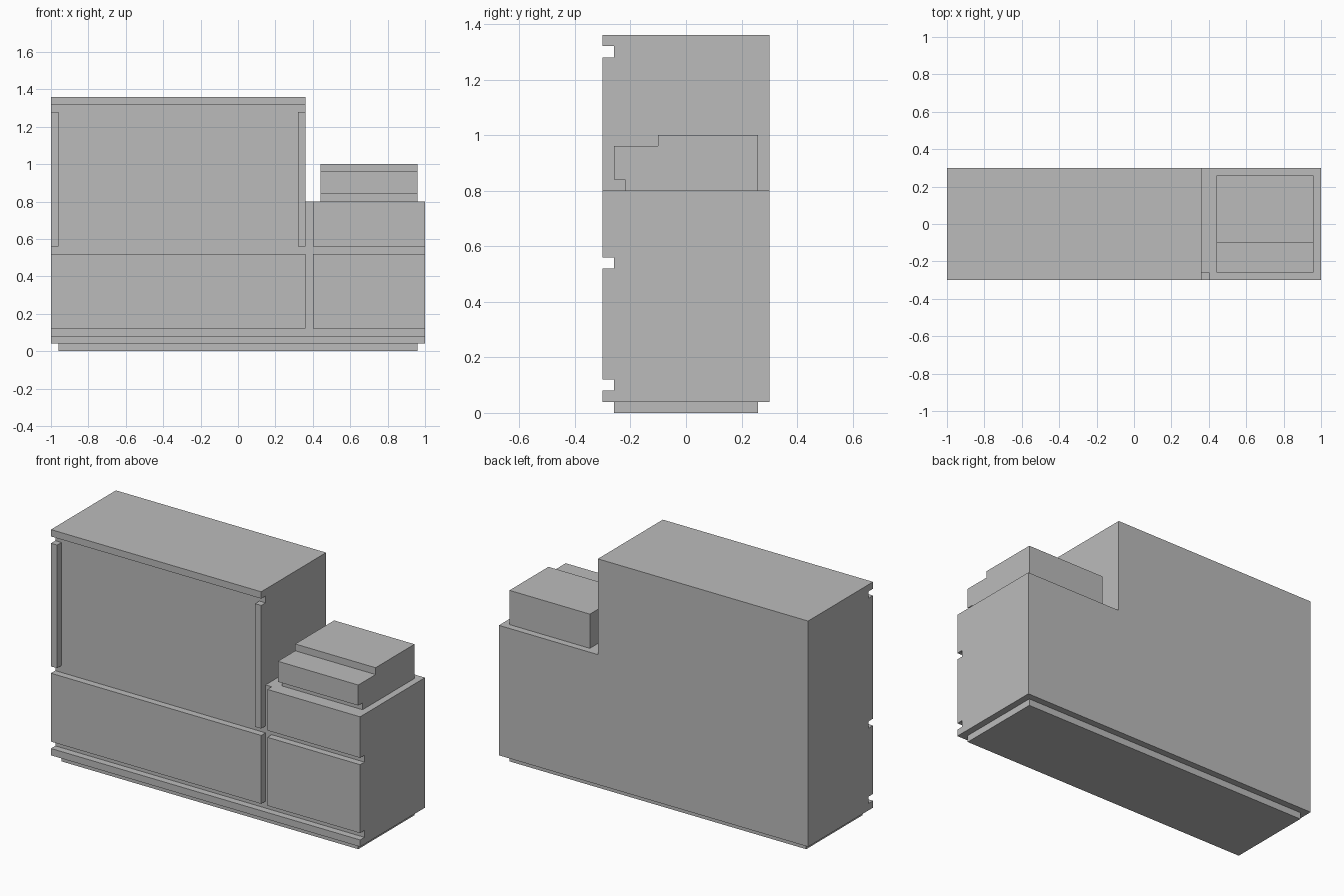
import bpy, bmesh
from mathutils import Vector

if "Cube" in bpy.data.objects:
    bpy.data.objects.remove(bpy.data.objects["Cube"], do_unlink=True)

grey = bpy.data.materials.new("plain grey")
grey.use_nodes = True
COLOUR = (0.5, 0.5, 0.5, 1)
grey.diffuse_color = COLOUR
grey.node_tree.nodes["Principled BSDF"].inputs["Base Color"].default_value = COLOUR


def prism(name, outline, extrude):
    """Solid made by extruding a flat closed outline."""
    bm = bmesh.new()
    face = bm.faces.new([bm.verts.new(p) for p in outline])
    new = bmesh.ops.extrude_face_region(bm, geom=[face])["geom"]
    bmesh.ops.translate(bm, vec=Vector(extrude),
                        verts=[v for v in new if isinstance(v, bmesh.types.BMVert)])
    bmesh.ops.recalc_face_normals(bm, faces=bm.faces)
    mesh = bpy.data.meshes.new(name)
    bm.to_mesh(mesh)
    bm.free()
    mesh.materials.append(grey)
    obj = bpy.data.objects.new(name, mesh)
    bpy.context.collection.objects.link(obj)
    return obj


def box(name, x0, x1, y0, y1, z0, z1):
    return prism(name, [(x0, y0, z0), (x1, y0, z0), (x1, y1, z0), (x0, y1, z0)],
                 (0, 0, z1 - z0))


FRONT, BACK, RECESS = -0.3, 0.3, -0.26
SPLIT, COUNTER, TOP = 0.36, 0.8, 1.36

# Plinth
box("plinth", -0.96, 0.96, RECESS, 0.26, 0, 0.04)

# Stepped cabinet: tall display side and lower counter side
steps = [(-1, 0.04), (1, 0.04), (1, COUNTER), (SPLIT, COUNTER), (SPLIT, TOP), (-1, TOP)]
cabinet = prism("cabinet", [(x, FRONT, z) for x, z in steps], (0, BACK - FRONT, 0))

# Front grooves and the framed display recess: x range, z range
cuts = {
    "bottom_groove": (-1.1, 1.1, 0.08, 0.12),
    "middle_groove": (-1.1, 1.1, 0.52, 0.56),
    "top_groove": (-1.1, 0.5, 1.28, 1.32),
    "divider_groove": (SPLIT, 0.4, 0.1, 0.9),
    "display_recess": (-0.96, 0.32, 0.54, 1.3),
}
bpy.context.view_layer.objects.active = cabinet
for name, (x0, x1, z0, z1) in cuts.items():
    cutter = box(name, x0, x1, FRONT - 0.1, RECESS, z0, z1)
    cutter.hide_render = True
    mod = cabinet.modifiers.new(name, 'BOOLEAN')
    mod.operation, mod.solver, mod.object = 'DIFFERENCE', 'EXACT', cutter
    bpy.ops.object.modifier_apply(modifier=name)
    bpy.data.objects.remove(cutter, do_unlink=True)

# Stepped till on the counter
profile = [(-0.22, 0.8), (-0.22, 0.84), (-0.26, 0.84), (-0.26, 0.96),
           (-0.1, 0.96), (-0.1, 1), (0.26, 1), (0.26, 0.8)]
prism("till", [(0.44, y, z) for y, z in profile], (0.52, 0, 0))
